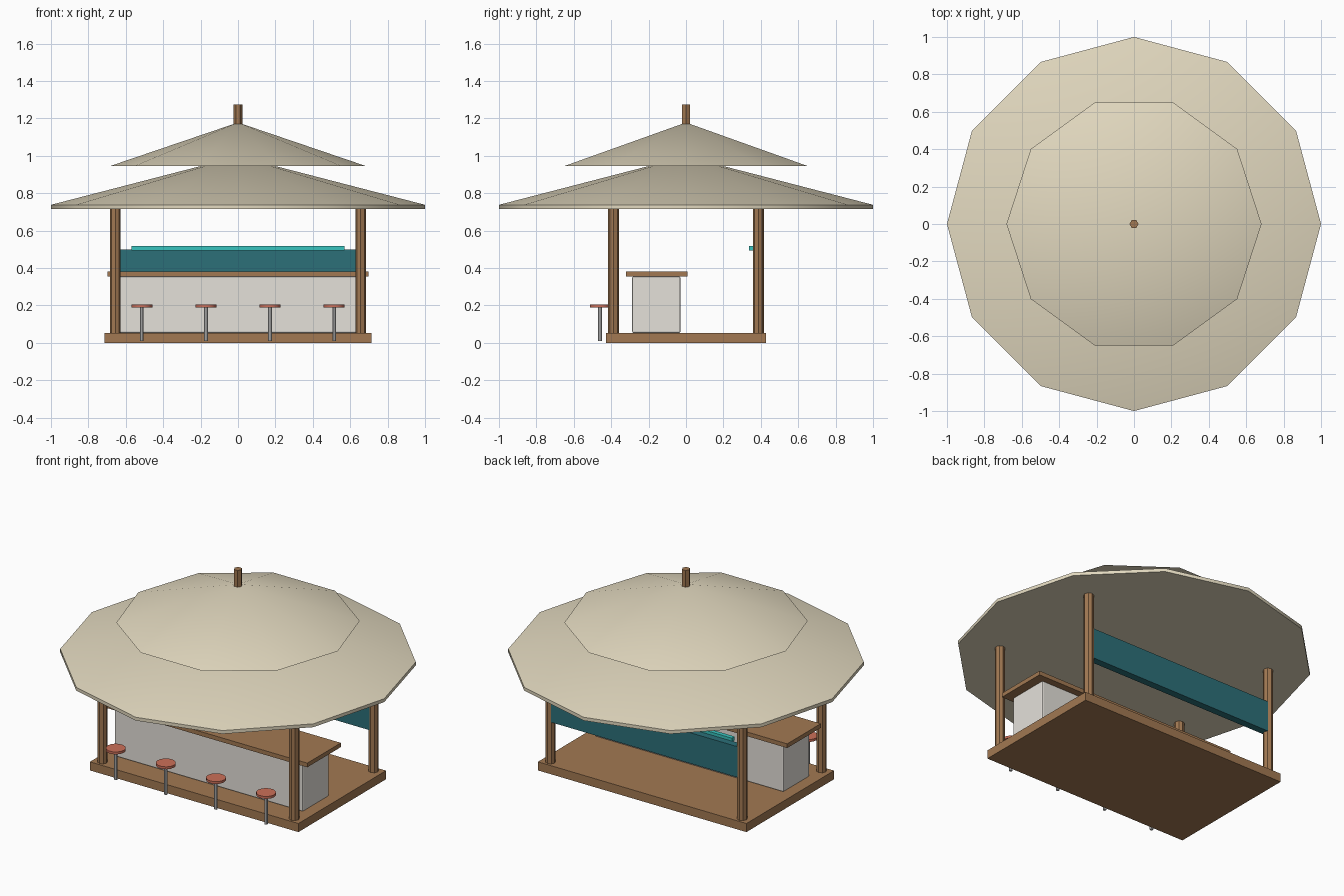
import bpy, math

if "Cube" in bpy.data.objects:
    bpy.data.objects.remove(bpy.data.objects["Cube"])

def material(name, rgb):
    m = bpy.data.materials.new(name)
    m.diffuse_color = (*rgb, 1)
    m.use_nodes = True
    m.node_tree.nodes["Principled BSDF"].inputs["Base Color"].default_value = m.diffuse_color
    return m

WOOD = material("wood", (0.36, 0.19, 0.085))
THATCH = material("thatch", (0.76, 0.69, 0.52))
RED = material("red_seat", (0.60, 0.16, 0.10))
TEAL = material("dark_teal", (0.025, 0.16, 0.19))
AQUA = material("aqua", (0.04, 0.55, 0.52))
PALE = material("pale_panel", (0.78, 0.75, 0.70))

def finish(name, mat):
    o = bpy.context.object
    o.name = name
    if mat:
        o.data.materials.append(mat)
    bpy.ops.object.transform_apply(location=False, rotation=True, scale=True)
    return o

def box(name, x, y, z, mat, bevel=0):
    """Box from (min, max) ranges."""
    bpy.ops.mesh.primitive_cube_add(size=1, location=[(a + b) / 2 for a, b in (x, y, z)])
    bpy.context.object.scale = [b - a for a, b in (x, y, z)]
    o = finish(name, mat)
    if bevel:
        m = o.modifiers.new("bevel", 'BEVEL')
        m.width, m.segments = bevel, 2
    return o

def cone(name, r1, r2, x, y, z, sides, mat, smooth=40, turn=90):
    """Upright cylinder or cone between two heights; turn=90 puts a corner on +x."""
    bpy.ops.mesh.primitive_cone_add(vertices=sides, radius1=r1, radius2=r2, depth=z[1] - z[0],
                                    location=(x, y, (z[0] + z[1]) / 2),
                                    rotation=(0, 0, math.radians(turn)))
    o = finish(name, mat)
    if smooth:
        bpy.ops.object.shade_smooth_by_angle(angle=math.radians(smooth))
    return o

# Deck and corner posts
box("deck", (-0.713, 0.713), (-0.428, 0.428), (0, 0.053), WOOD)
for sx in (-1, 1):
    for sy in (-1, 1):
        cone("corner_post", 0.029, 0.029, sx * 0.656, sy * 0.387, (0.05, 0.73), 8, WOOD, smooth=0)

# Bar counter
box("counter_body", (-0.645, 0.645), (-0.288, -0.03), (0.053, 0.355), PALE, bevel=0.008)
box("counter_top", (-0.698, 0.698), (-0.32, 0.008), (0.355, 0.381), WOOD)

# Back panel with bright strip
box("back_panel", (-0.645, 0.645), (0.363, 0.408), (0.31, 0.5), TEAL)
box("light_strip", (-0.57, 0.57), (0.338, 0.365), (0.494, 0.518), AQUA)

# Stools
for i in range(4):
    x = -0.514 + i * 0.3427
    cone("stool_pole", 0.010, 0.010, x, -0.46, (0.01, 0.193), 8, None)
    cone("stool_seat", 0.056, 0.056, x, -0.46, (0.190, 0.205), 14, RED)

# Two-tier roof with finial
cone("roof_rim", 1, 1, 0, 0, (0.717, 0.738), 12, THATCH)
cone("lower_roof", 1, 0, 0, 0, (0.738, 0.997), 12, THATCH)
cone("upper_roof", 0.682, 0, 0, 0, (0.946, 1.178), 10, THATCH)
cone("finial", 0.024, 0.024, 0, 0, (1.12, 1.274), 6, WOOD, smooth=0)
